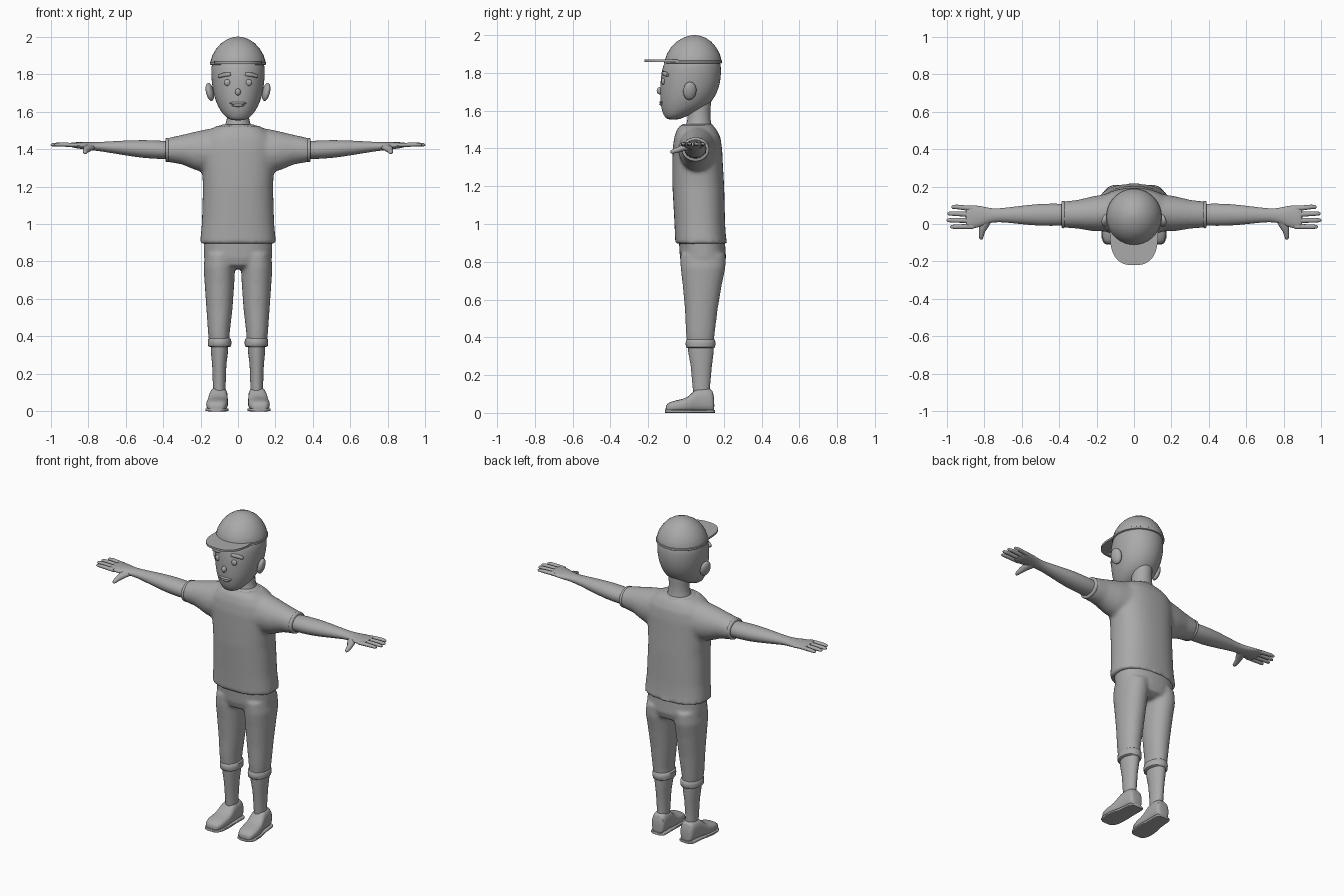
import bpy, bmesh, math
from mathutils import Matrix, Vector, Euler

grey = bpy.data.materials.new("plain_grey")
grey.diffuse_color = (0.4, 0.4, 0.4, 1)


def loft(bm, axis, rings, n=24, e=2.0, side=1):
    """Skin superellipse rings (position, centre a, centre b, radius a, radius b)."""
    loops = []
    for p, ca, cb, ra, rb in rings:
        loop = []
        for i in range(n):
            t = 2 * math.pi * i / n
            c, s = math.cos(t), math.sin(t)
            a = ca + ra * math.copysign(abs(c) ** (2 / e), c)
            b = cb + rb * math.copysign(abs(s) ** (2 / e), s)
            co = {"x": (p, a, b), "y": (a, p, b), "z": (a, b, p)}[axis]
            loop.append(bm.verts.new((co[0] * side, co[1], co[2])))
        loops.append(loop)
    for l0, l1 in zip(loops, loops[1:]):
        for i in range(n):
            j = (i + 1) % n
            bm.faces.new((l0[i], l0[j], l1[j], l1[i]))
    bm.faces.new(loops[0])
    bm.faces.new(loops[-1])


def blob(bm, centre, radii, rot=(0, 0, 0)):
    m = Matrix.LocRotScale(Vector(centre), Euler(rot), Vector(radii))
    bmesh.ops.create_uvsphere(bm, u_segments=20, v_segments=12, radius=1, matrix=m)


def finish(bm, name, mirror=False, subsurf=0, voxel=0, smooth=6):
    bmesh.ops.recalc_face_normals(bm, faces=bm.faces[:])
    me = bpy.data.meshes.new(name)
    bm.to_mesh(me)
    bm.free()
    me.materials.append(grey)
    ob = bpy.data.objects.new(name, me)
    bpy.context.collection.objects.link(ob)
    bpy.ops.object.select_all(action="DESELECT")
    ob.select_set(True)
    bpy.context.view_layer.objects.active = ob
    bpy.ops.object.shade_smooth_by_angle(angle=math.radians(50))
    if mirror:
        ob.modifiers.new("mirror", "MIRROR").use_mirror_merge = False
    if subsurf:
        s = ob.modifiers.new("subdivide", "SUBSURF")
        s.levels = s.render_levels = subsurf
    if voxel:
        r = ob.modifiers.new("fuse", "REMESH")
        r.mode, r.voxel_size, r.use_smooth_shade = "VOXEL", voxel, True
        s = ob.modifiers.new("relax", "SMOOTH")
        s.factor, s.iterations = 0.5, smooth
    return ob


# shirt: torso and both sleeves fused together
bm = bmesh.new()
loft(bm, "z", [(.895, 0, .08, .203, .138), (.93, 0, .077, .2, .135), (1.0, 0, .073, .193, .134),
               (1.2, 0, .065, .187, .137), (1.3, 0, .062, .193, .134), (1.4, 0, .06, .2, .131),
               (1.46, 0, .06, .19, .122), (1.5, 0, .057, .155, .105), (1.525, 0, .055, .11, .085)], 40, 2.4)
for s in (1, -1):
    loft(bm, "x", [(.05, .06, 1.4, .11, .11), (.15, .06, 1.39, .1, .12), (.22, .055, 1.39, .093, .105),
                   (.3, .052, 1.397, .077, .079), (.385, .05, 1.395, .069, .062)], 32, 2, s)
finish(bm, "shirt", voxel=.012)

# sleeve hems and collar
bm = bmesh.new()
loft(bm, "x", [(.37, .05, 1.395, .07, .061), (.374, .05, 1.395, .073, .064),
               (.384, .05, 1.395, .072, .063), (.387, .05, 1.395, .068, .059)], 32)
finish(bm, "sleeve_hem", mirror=True)
bm = bmesh.new()
loft(bm, "z", [(1.5, 0, .06, .11, .092), (1.522, 0, .06, .1, .085), (1.53, 0, .06, .085, .077)], 32)
finish(bm, "collar")

# trousers: hips and both legs fused together
bm = bmesh.new()
loft(bm, "z", [(.76, 0, .09, .1, .07), (.78, 0, .09, .168, .11), (.82, 0, .09, .182, .122),
               (.93, 0, .083, .184, .122)], 36, 2.3)
for s in (1, -1):
    loft(bm, "z", [(.36, .1, .076, .053, .07), (.42, .102, .076, .058, .076), (.55, .099, .081, .07, .087),
                   (.68, .099, .086, .079, .104), (.77, .1, .09, .084, .119), (.84, .095, .09, .08, .12)],
         28, 2.1, s)
finish(bm, "trousers", voxel=.01, smooth=5)

# rolled trouser cuffs
bm = bmesh.new()
loft(bm, "z", [(.343, .098, .077, .052, .07), (.348, .098, .077, .061, .077), (.366, .098, .077, .063, .079),
               (.386, .098, .077, .061, .077), (.392, .099, .077, .053, .07)], 28)
finish(bm, "trouser_cuff", mirror=True)

# lower legs
bm = bmesh.new()
loft(bm, "z", [(.08, .1, .085, .033, .045), (.14, .1, .081, .034, .046), (.25, .1, .081, .038, .056),
               (.32, .099, .079, .046, .067), (.37, .098, .078, .047, .068)], 24)
finish(bm, "lower_leg", mirror=True)

# shoes: rows of (y, centre x, half width, height)
shoe = [(-.108, .116, .026, .03), (-.1, .115, .043, .045), (-.075, .114, .056, .058), (-.03, .112, .059, .067),
        (.01, .109, .056, .078), (.04, .106, .052, .112), (.065, .104, .049, .128), (.12, .101, .047, .128),
        (.142, .1, .042, .118), (.15, .1, .03, .07)]
bm = bmesh.new()
loft(bm, "y", [(y, cx, h / 2 + .004, w, h / 2) for y, cx, w, h in shoe], 24, 2.7)
finish(bm, "shoe", mirror=True, subsurf=1)
bm = bmesh.new()
loft(bm, "y", [(y * 1.02, cx, .008, w + .003, .008) for y, cx, w, h in shoe], 24, 6)
finish(bm, "shoe_sole", mirror=True)

# arm with palm
bm = bmesh.new()
loft(bm, "x", [(.3, .05, 1.395, .055, .045), (.38, .05, 1.394, .059, .049), (.5, .049, 1.4, .061, .05),
               (.62, .048, 1.407, .047, .038), (.73, .047, 1.413, .034, .025), (.78, .045, 1.415, .041, .022),
               (.83, .04, 1.418, .06, .019), (.88, .036, 1.422, .064, .015), (.9, .036, 1.423, .058, .01)], 24)
finish(bm, "arm", mirror=True, subsurf=1)

# fingers and thumb
bm = bmesh.new()
for y, tip in ((.087, .975), (.053, .995), (.019, 1.0), (-.014, .982)):
    loft(bm, "x", [(.86, y * .95, 1.421, .014, .011), (.91, y, 1.423, .013, .011), (tip - .03, y * 1.05, 1.424, .012, .01),
                   (tip - .007, y * 1.05, 1.423, .01, .008), (tip, y * 1.05, 1.422, .004, .003)], 12)
loft(bm, "y", [(.03, .785, 1.413, .03, .018), (-.01, .8, 1.405, .026, .018), (-.04, .811, 1.394, .017, .016),
               (-.065, .815, 1.386, .013, .013), (-.079, .816, 1.382, .009, .009), (-.084, .816, 1.381, .003, .003)], 12)
finish(bm, "fingers", mirror=True)

# neck and head
bm = bmesh.new()
loft(bm, "z", [(1.48, 0, .065, .085, .08), (1.53, 0, .068, .068, .066), (1.56, 0, .069, .06, .06),
               (1.6, 0, .069, .059, .06), (1.68, 0, .07, .06, .065)], 28)
finish(bm, "neck")
bm = bmesh.new()
loft(bm, "z", [(1.553, 0, -.068, .028, .026), (1.56, 0, -.064, .05, .044), (1.578, 0, -.05, .073, .069),
               (1.605, 0, -.02, .095, .11), (1.65, 0, .002, .118, .138), (1.7, 0, .015, .132, .152),
               (1.75, 0, .023, .14, .159), (1.8, 0, .028, .144, .159), (1.86, 0, .034, .144, .151),
               (1.9, 0, .038, .115, .12)], 32, 2.05)
finish(bm, "head", subsurf=1)

# ears, eyes and eyebrows
bm = bmesh.new()
blob(bm, (.15, .02, 1.705), (.02, .036, .049), (0, .22, .25))
finish(bm, "ear", mirror=True)
bm = bmesh.new()
blob(bm, (.057, -.12, 1.755), (.018, .011, .018))
finish(bm, "eye", mirror=True)
bm = bmesh.new()
loft(bm, "x", [(-.036, 0, 0, .006, .007), (-.032, 0, 0, .01, .01), (0, -.003, .003, .011, .011),
               (.03, 0, 0, .01, .009), (.036, 0, 0, .006, .006)], 12, 3)
bm.transform(Matrix.LocRotScale(Vector((.072, -.11, 1.794)), Euler((0, .17, .33)), None))
finish(bm, "eyebrow", mirror=True)

# nose and lips
bm = bmesh.new()
blob(bm, (0, -.139, 1.705), (.015, .016, .019))
finish(bm, "nose")
bm = bmesh.new()
blob(bm, (0, -.125, 1.645), (.045, .016, .009))
blob(bm, (0, -.126, 1.634), (.034, .016, .009))
finish(bm, "lips")

# cap crown, band and brim
bm = bmesh.new()
loft(bm, "z", [(1.856, 0, .038, .147, .15), (1.87, 0, .038, .146, .149), (1.9, 0, .039, .137, .14),
               (1.935, 0, .04, .117, .12), (1.965, 0, .042, .09, .092), (1.985, 0, .044, .06, .061),
               (1.996, 0, .045, .031, .031), (2.0, 0, .045, .006, .006)], 36)
finish(bm, "cap_crown")
bm = bmesh.new()
loft(bm, "z", [(1.85, 0, .037, .147, .15), (1.852, 0, .037, .15, .153), (1.864, 0, .037, .15, .153),
               (1.866, 0, .037, .147, .15)], 36)
finish(bm, "cap_band")
bm = bmesh.new()
loft(bm, "z", [(1.858, 0, -.05, .128, .17), (1.87, 0, -.05, .128, .17)], 48, 2.6)
finish(bm, "cap_brim")
